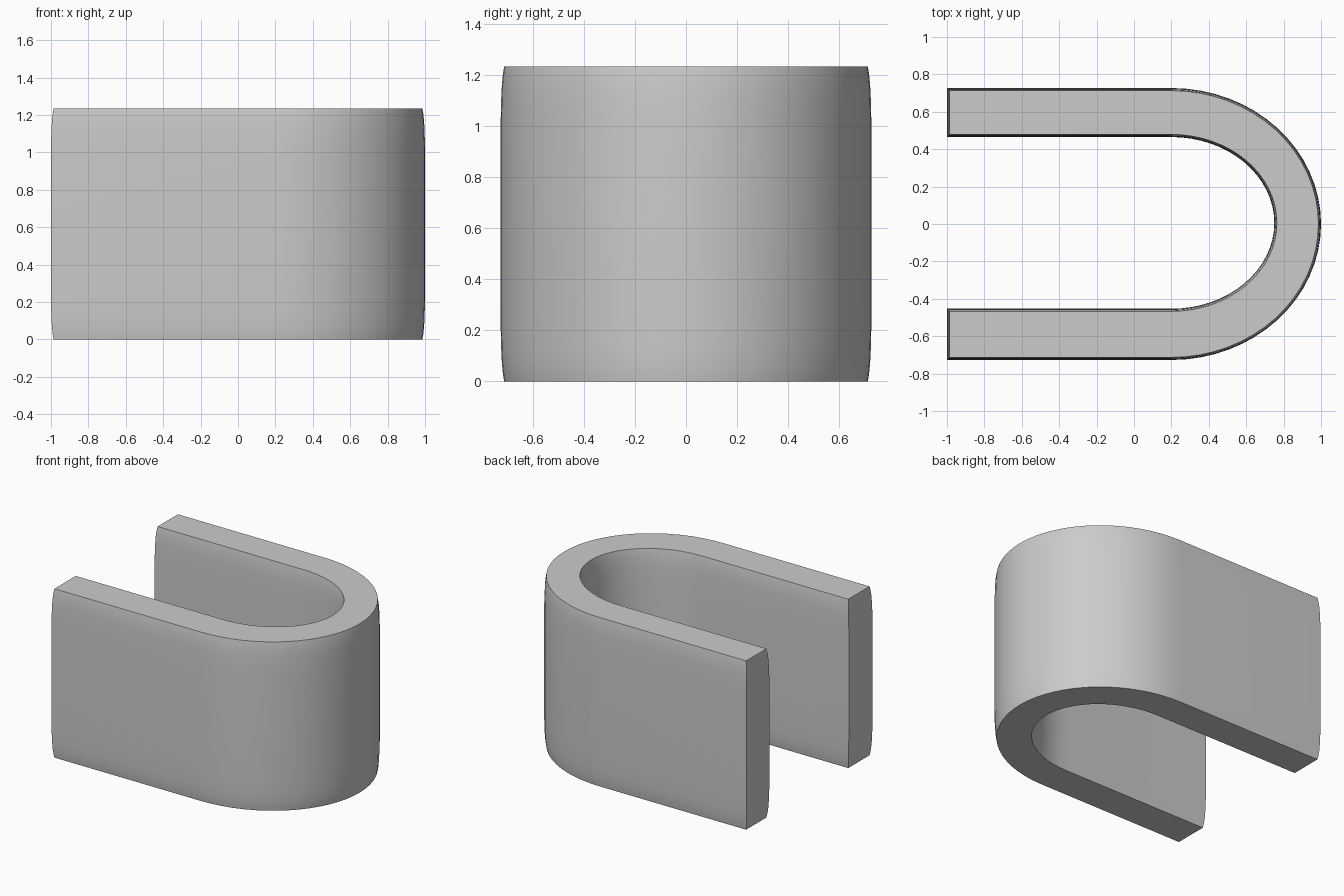
import bpy, bmesh, math
from mathutils import Vector

if "Cube" in bpy.data.objects:
    bpy.data.objects.remove(bpy.data.objects["Cube"])

HEIGHT = 1.235
ARC_STEPS = 32
START = 0.2          # where the straight legs meet the bend


def bend(rx, ry, cy):
    """Half ellipse from the front leg round to the back leg."""
    return [Vector((START + rx * math.cos(a), cy + ry * math.sin(a)))
            for a in (math.pi * (i / ARC_STEPS - 0.5) for i in range(ARC_STEPS + 1))]


# U-shaped outline, counter-clockwise: outer wall, back leg end, inner wall, front leg end
outer = [Vector((-1, -0.727))] + bend(0.8, 0.727, 0) + [Vector((-1, 0.727))]
inner = [Vector((-1, -0.453))] + bend(0.55, 0.459, 0.006) + [Vector((-1, 0.465))]
outline = outer + inner[::-1]


def inset(points, distance):
    """Shrink a closed outline evenly with mitred corners."""
    result = []
    for i, p in enumerate(points):
        d1 = (p - points[i - 1]).normalized()
        d2 = (points[(i + 1) % len(points)] - p).normalized()
        n1, n2 = Vector((-d1.y, d1.x)), Vector((-d2.y, d2.x))
        result.append(p + (n1 + n2) * distance / (1 + n1.dot(n2)))
    return result


# Walls pull in slightly towards the top and bottom edges
edge_curve = [(0, 0.014), (0.03, 0.009), (0.07, 0.005), (0.13, 0.002), (0.22, 0)]
levels = edge_curve + [(HEIGHT - z, d) for z, d in reversed(edge_curve)]

bm = bmesh.new()
rings = [[bm.verts.new((p.x, p.y, z)) for p in inset(outline, d)] for z, d in levels]
n = len(outline)
for low, high in zip(rings, rings[1:]):
    for i in range(n):
        j = (i + 1) % n
        bm.faces.new((low[i], low[j], high[j], high[i]))

# Flat top and bottom, as strips between the outer and inner walls
half = n // 2
for i in range(half - 1):
    a, b, c, d = i, i + 1, n - 2 - i, n - 1 - i
    bm.faces.new([rings[-1][k] for k in (a, b, c, d)])
    bm.faces.new([rings[0][k] for k in (d, c, b, a)])

bmesh.ops.recalc_face_normals(bm, faces=bm.faces)
mesh = bpy.data.meshes.new("u_channel")
bm.to_mesh(mesh)
bm.free()

channel = bpy.data.objects.new("u_channel", mesh)
bpy.context.collection.objects.link(channel)

grey = bpy.data.materials.new("plain grey")
grey.diffuse_color = (0.6, 0.6, 0.6, 1)
grey.use_nodes = True
grey.node_tree.nodes["Principled BSDF"].inputs["Base Color"].default_value = grey.diffuse_color
mesh.materials.append(grey)

bpy.context.view_layer.objects.active = channel
channel.select_set(True)
bpy.ops.object.shade_smooth_by_angle(angle=math.radians(35))
